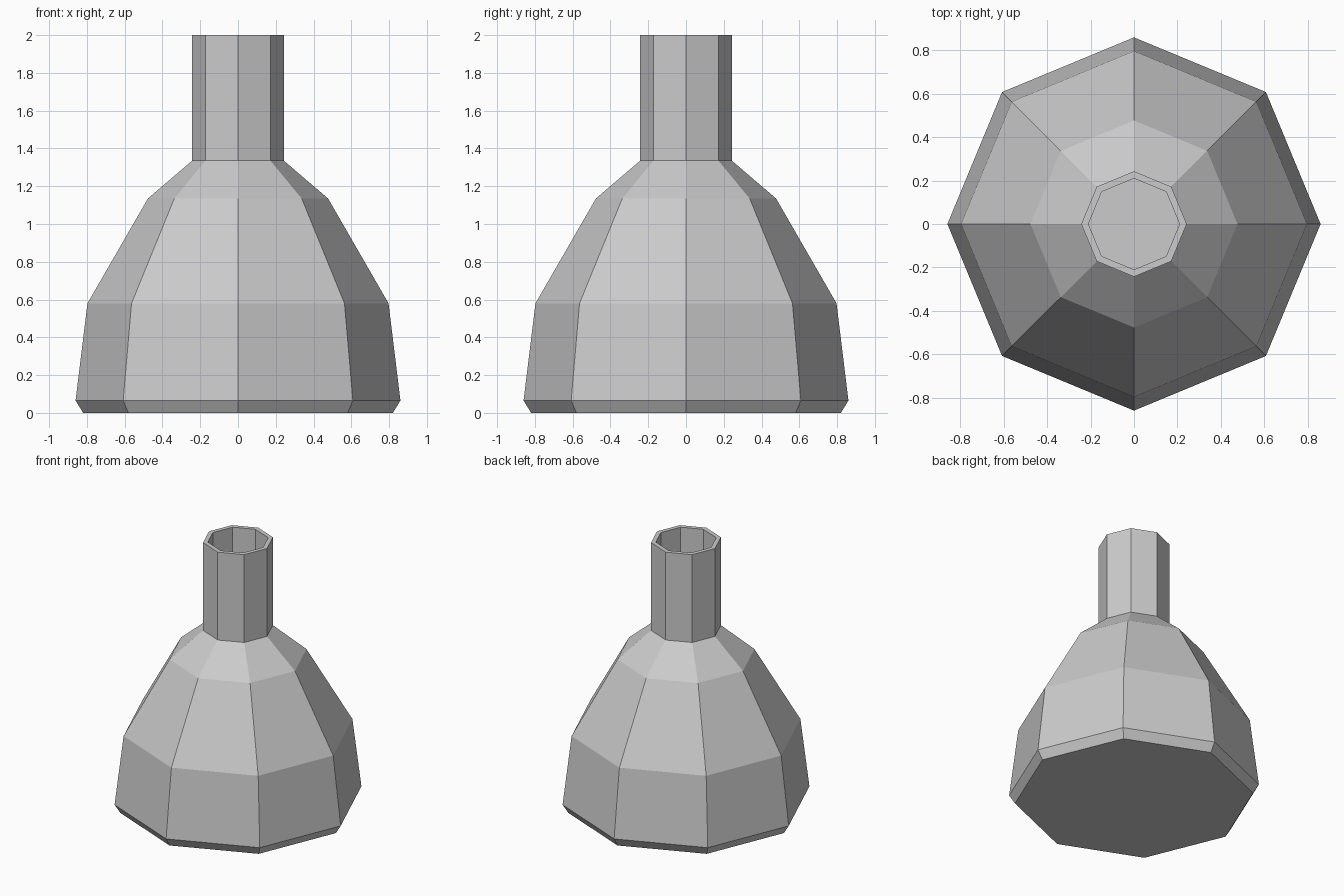
import bpy, bmesh
from math import cos, sin, pi

if "Cube" in bpy.data.objects:
    bpy.data.objects.remove(bpy.data.objects["Cube"])

SIDES = 8


def lathe(name, profile):
    """Revolve (radius, z) points into a closed, flat-shaded octagonal solid."""
    bm = bmesh.new()
    rings = [[bm.verts.new((r * cos(2 * pi * i / SIDES), r * sin(2 * pi * i / SIDES), z))
              for i in range(SIDES)] for r, z in profile]
    for a, b in zip(rings, rings[1:]):
        for i in range(SIDES):
            j = (i + 1) % SIDES
            bm.faces.new((a[i], a[j], b[j], b[i]))
    bm.faces.new(rings[0][::-1])
    bm.faces.new(rings[-1])
    bmesh.ops.recalc_face_normals(bm, faces=bm.faces)
    mesh = bpy.data.meshes.new(name)
    bm.to_mesh(mesh)
    bm.free()
    obj = bpy.data.objects.new(name, mesh)
    bpy.context.collection.objects.link(obj)
    return obj


lathe("flask", [
    # chamfered base and body
    (0.82, 0.0), (0.86, 0.065), (0.797, 0.58), (0.477, 1.135),
    # shoulder and neck
    (0.243, 1.335), (0.243, 2.0),
    # rim and neck opening
    (0.21, 2.0), (0.21, 1.335),
])
